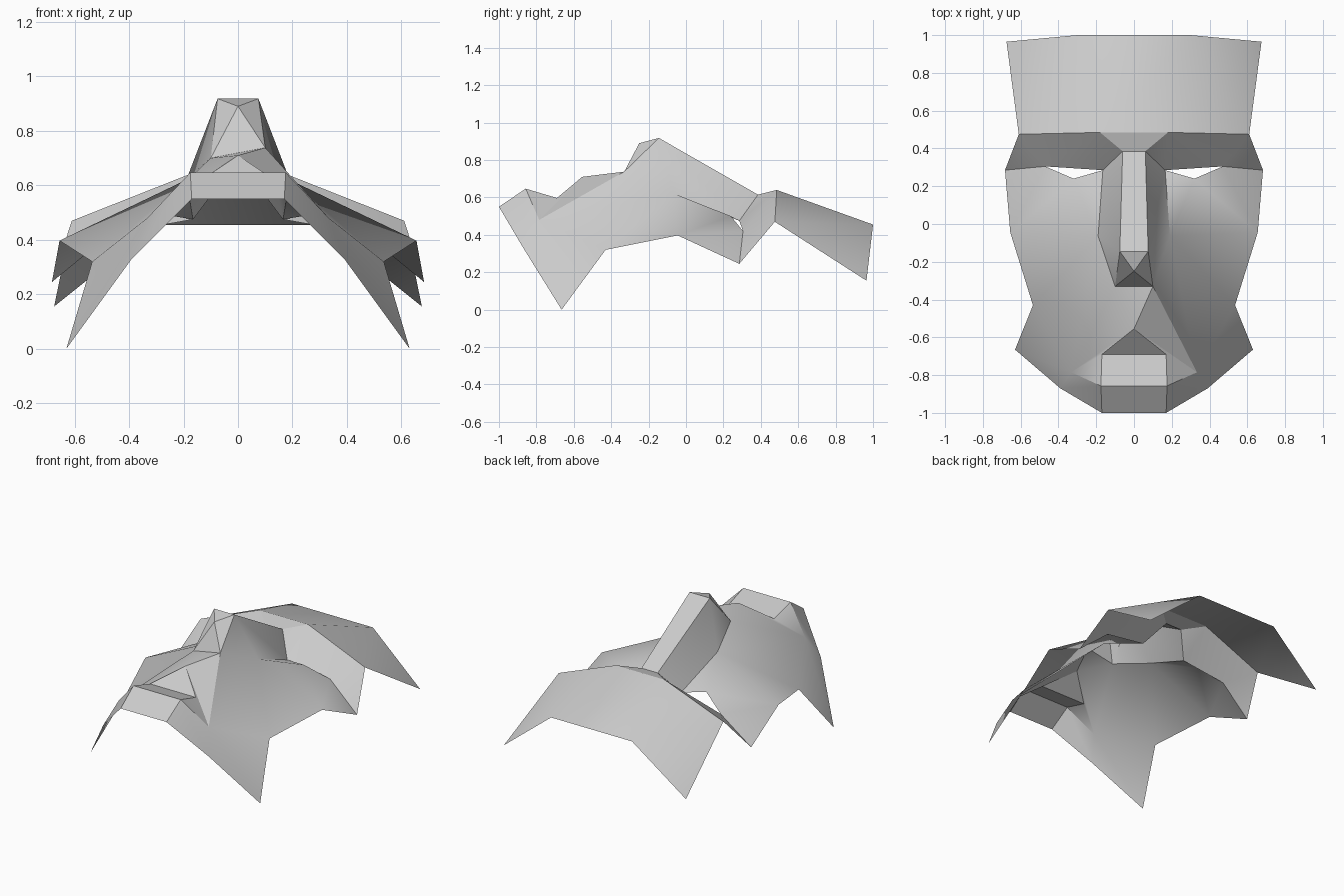
import bpy
import bmesh
import math

default = bpy.data.objects.get("Cube")
if default:
    bpy.data.objects.remove(default, do_unlink=True)

# Landmarks on the left half of the face; x = 0 lies on the centre line
POINTS = {
    # forehead
    "hairline": (0.30, 1.0, 0.455), "temple": (0.675, 0.965, 0.155),
    "brow_outer": (0.61, 0.475, 0.47), "brow_inner": (0.18, 0.485, 0.64),
    # eye opening
    "lid_upper": (0.47, 0.305, 0.42), "lid_lower": (0.32, 0.24, 0.50),
    "eye_inner": (0.165, 0.285, 0.475), "eye_outer": (0.683, 0.285, 0.245),
    # nose
    "bridge": (0.06, 0.385, 0.615), "tip": (0.075, -0.145, 0.918),
    "tip_low": (0, -0.25, 0.89), "nose_side": (0.19, -0.063, 0.62),
    "nostril": (0.10, -0.33, 0.738),
    # cheek and jaw
    "cheek": (0.655, -0.045, 0.397), "jaw_back": (0.535, -0.43, 0.32),
    "jaw_corner": (0.63, -0.665, 0), "jaw_front": (0.39, -0.87, 0.33),
    # mouth and chin
    "philtrum": (0, -0.555, 0.71), "mouth_corner": (0.333, -0.785, 0.48),
    "lip_top": (0.17, -0.69, 0.597), "lip_low": (0.175, -0.857, 0.647),
    "chin": (0.17, -1.0, 0.55),
}

# Faces that are repeated on both halves
HALF_FACES = [
    # forehead and brow
    "hairline brow_inner brow_outer", "hairline brow_outer temple",
    "brow_inner bridge eye_inner", "brow_inner eye_inner lid_upper",
    "brow_inner lid_upper brow_outer", "brow_outer lid_upper eye_outer",
    # nose
    "tip bridge eye_inner nose_side", "tip nose_side nostril",
    "tip nostril tip_low",
    # cheek below the eye opening
    "nose_side eye_inner lid_lower", "nose_side lid_lower cheek",
    "lid_lower lid_upper cheek", "lid_upper eye_outer cheek",
    # cheek and jaw
    "nose_side cheek jaw_back", "nose_side jaw_back mouth_corner",
    "jaw_back jaw_corner mouth_corner", "jaw_corner jaw_front mouth_corner",
    "nostril nose_side mouth_corner", "nostril mouth_corner philtrum",
    # mouth and chin
    "philtrum mouth_corner lip_top", "lip_top mouth_corner lip_low",
    "lip_low mouth_corner jaw_front chin",
]

# Faces that bridge the two halves across the centre line
STRIPS = [("hairline", "brow_inner"), ("brow_inner", "bridge"),
          ("bridge", "tip"), ("lip_top", "lip_low"), ("lip_low", "chin")]
CENTRE_TRIANGLES = [("tip", "tip_low"), ("nostril", "tip_low"),
                    ("nostril", "philtrum"), ("lip_top", "philtrum")]

bm = bmesh.new()
left, right = {}, {}
for name, (x, y, z) in POINTS.items():
    left[name] = bm.verts.new((x, y, z))
    right[name] = bm.verts.new((-x, y, z)) if x else left[name]
right["nostril"].co.z = 0.70  # one nostril sits slightly lower


def add_face(verts):
    """Add a face and turn it to look upward."""
    face = bm.faces.new(verts)
    face.normal_update()
    if face.normal.z < 0:
        face.normal_flip()
    face.smooth = True


for side in (left, right):
    for names in HALF_FACES:
        add_face([side[n] for n in names.split()])
for a, b in STRIPS:
    add_face([left[a], right[a], right[b], left[b]])
for a, middle in CENTRE_TRIANGLES:
    add_face([left[a], right[a], left[middle]])

mesh = bpy.data.meshes.new("face_mask")
bm.to_mesh(mesh)
bm.free()

# One plain grey for the whole mask
grey = bpy.data.materials.new("light_grey")
grey.use_nodes = True
colour = (0.6, 0.6, 0.6, 1)
grey.diffuse_color = colour
grey.node_tree.nodes["Principled BSDF"].inputs["Base Color"].default_value = colour
mesh.materials.append(grey)

mask = bpy.data.objects.new("face_mask", mesh)
bpy.context.collection.objects.link(mask)
bpy.ops.object.select_all(action="DESELECT")
mask.select_set(True)
bpy.context.view_layer.objects.active = mask
bpy.ops.object.shade_smooth_by_angle(angle=math.radians(30))
